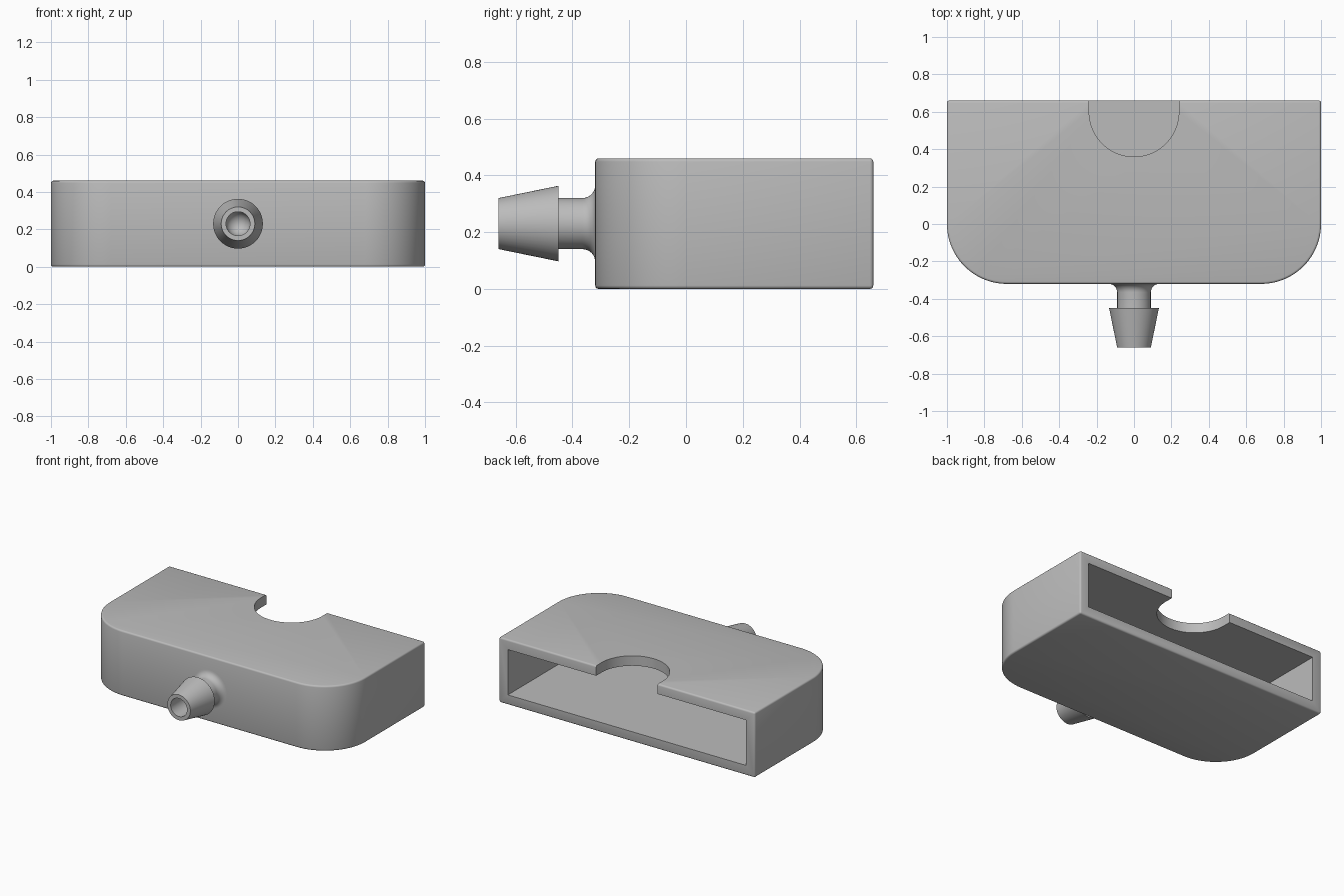
import bpy, bmesh, math
from mathutils import Matrix, Vector

if "Cube" in bpy.data.objects:
    bpy.data.objects.remove(bpy.data.objects["Cube"], do_unlink=True)

HEIGHT, FRONT, BACK, WALL, CORNER = 0.46, -0.32, 0.66, 0.07, 0.32

grey = bpy.data.materials.new("plain grey")
grey.use_nodes = True
grey.diffuse_color = (0.5, 0.5, 0.5, 1)
grey.node_tree.nodes["Principled BSDF"].inputs["Base Color"].default_value = (0.5, 0.5, 0.5, 1)


def finish(name, bm):
    bmesh.ops.recalc_face_normals(bm, faces=bm.faces[:])
    mesh = bpy.data.meshes.new(name)
    bm.to_mesh(mesh)
    bm.free()
    mesh.materials.append(grey)
    obj = bpy.data.objects.new(name, mesh)
    bpy.context.collection.objects.link(obj)
    return obj


def arc(cx, cy, r, start, end, steps=24):
    angles = [math.radians(start + (end - start) * i / steps) for i in range(steps + 1)]
    return [(cx + r * math.cos(a), cy + r * math.sin(a)) for a in angles]


def prism(name, outline, z0, z1, bevel=0):
    bm = bmesh.new()
    face = bm.faces.new([bm.verts.new((x, y, z0)) for x, y in outline])
    top = bmesh.ops.extrude_face_region(bm, geom=[face])["geom"]
    bmesh.ops.translate(bm, vec=(0, 0, z1 - z0),
                        verts=[v for v in top if isinstance(v, bmesh.types.BMVert)])
    bmesh.ops.recalc_face_normals(bm, faces=bm.faces[:])
    if bevel:
        sharp = [e for e in bm.edges if e.calc_face_angle(0) > math.radians(40)]
        bmesh.ops.bevel(bm, geom=sharp, offset=bevel, segments=3, profile=0.5,
                        affect='EDGES', clamp_overlap=True)
    return finish(name, bm)


def tray_outline(half, front, back, r):
    # Square back corners, rounded front corners
    return ([(half, back), (-half, back)]
            + arc(-half + r, front + r, r, 180, 270)
            + arc(half - r, front + r, r, 270, 360))


def cut(target, cutter):
    cutter.hide_render = True
    mod = target.modifiers.new("cut", 'BOOLEAN')
    mod.operation, mod.solver, mod.object = 'DIFFERENCE', 'EXACT', cutter
    bpy.context.view_layer.objects.active = target
    bpy.ops.object.modifier_apply(modifier=mod.name)
    bpy.data.objects.remove(cutter, do_unlink=True)


def smooth(obj):
    bpy.ops.object.select_all(action='DESELECT')
    obj.select_set(True)
    bpy.context.view_layer.objects.active = obj
    bpy.ops.object.shade_smooth_by_angle(angle=math.radians(35))


# Hollow housing, open at the back, with a thumb notch through the top wall
housing = prism("housing", tray_outline(1, FRONT, BACK, CORNER), 0, HEIGHT, 0.012)
cut(housing, prism("cavity_cutter",
                   tray_outline(1 - WALL, FRONT + WALL, BACK + 0.1, CORNER - WALL),
                   WALL, HEIGHT - WALL))
notch = [(0.24, BACK + 0.1), (-0.24, BACK + 0.1)] + arc(0, 0.6, 0.24, 180, 360, 48)
cut(housing, prism("notch_cutter", notch, HEIGHT / 2, HEIGHT + 0.1))
smooth(housing)

# Barbed hose nozzle: (radius, y) profile from the wall to the tip and into the bore
profile = [(0, -0.29), (0.135, -0.29)]
profile += arc(0.135, -0.365, 0.045, 90, 180, 8)      # fillet at the wall
profile += [(0.09, -0.45), (0.133, -0.45), (0.09, BACK * -1), (0.064, BACK * -1)]
profile += arc(0, -0.42, 0.064, 0, 90, 8)             # domed end of the bore
bm = bmesh.new()
verts = [bm.verts.new((r, y, 0)) for r, y in profile]
edges = [bm.edges.new(pair) for pair in zip(verts, verts[1:])]
bmesh.ops.spin(bm, geom=verts + edges, cent=(0, 0, 0), axis=(0, 1, 0),
               angle=math.tau, steps=48)
bmesh.ops.remove_doubles(bm, verts=bm.verts[:], dist=0.0002)
bmesh.ops.transform(bm, matrix=Matrix.Translation(Vector((0, 0, HEIGHT / 2))), verts=bm.verts[:])
smooth(finish("hose_nozzle", bm))
